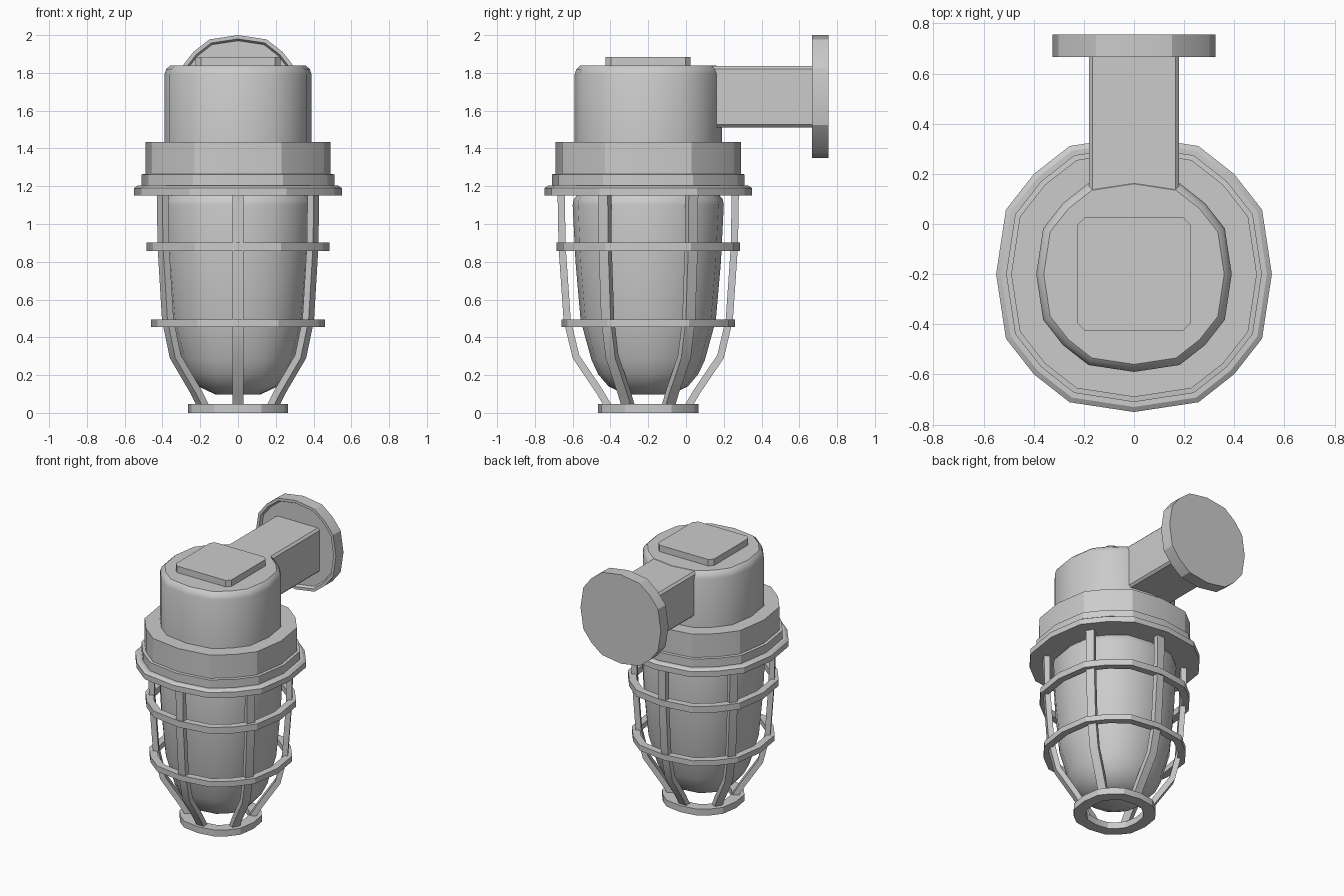
import bpy, bmesh, math
from mathutils import Vector, Matrix

if "Cube" in bpy.data.objects:
    bpy.data.objects.remove(bpy.data.objects["Cube"])

AXIS = Vector((0, -0.2, 0))
# one quadrant of the 16-sided outline used by every round part (angle, radius factor)
QUAD = [(0, 1.0), (26.7, 1.04), (45, 1.027), (63.3, 1.04)]
OUTLINE = [(math.radians(a + 90 * q), f) for q in range(4) for a, f in QUAD]


def finish(name, bm, angle):
    bmesh.ops.recalc_face_normals(bm, faces=bm.faces)
    me = bpy.data.meshes.new(name)
    bm.to_mesh(me)
    bm.free()
    ob = bpy.data.objects.new(name, me)
    bpy.context.collection.objects.link(ob)
    bpy.ops.object.select_all(action='DESELECT')
    ob.select_set(True)
    bpy.context.view_layer.objects.active = ob
    bpy.ops.object.shade_smooth_by_angle(angle=math.radians(angle))
    return ob


def lathe(name, profile, angle=25, closed=False, matrix=Matrix.Translation(AXIS)):
    """Sweep (radius, z) points round the outline; capped unless closed."""
    bm = bmesh.new()
    rings = [[bm.verts.new((r * f * math.cos(a), r * f * math.sin(a), z))
              for a, f in OUTLINE] for r, z in profile]
    pairs = list(zip(rings, rings[1:]))
    if closed:
        pairs.append((rings[-1], rings[0]))
    else:
        bm.faces.new(rings[0])
        bm.faces.new(rings[-1])
    n = len(OUTLINE)
    for lo, hi in pairs:
        for i in range(n):
            j = (i + 1) % n
            bm.faces.new((lo[i], lo[j], hi[j], hi[i]))
    bm.transform(matrix)
    return finish(name, bm, angle)


def band(name, outer, inner, z0, z1):
    return lathe(name, [(outer, z0), (outer, z1), (inner, z1), (inner, z0)], closed=True)


def box(name, lo, hi, bevel, edge_test):
    lo, hi = Vector(lo), Vector(hi)
    bm = bmesh.new()
    bmesh.ops.create_cube(bm, size=1, matrix=Matrix.Translation((lo + hi) / 2)
                          @ Matrix.Diagonal((*(hi - lo), 1)))
    edges = [e for e in bm.edges
             if edge_test((e.verts[0].co - e.verts[1].co).normalized())]
    bmesh.ops.bevel(bm, geom=edges, offset=bevel, segments=1, affect='EDGES')
    return finish(name, bm, 25)


# Lamp housing with a softened top rim
lathe("housing", [(0.39, 1.40), (0.39, 1.79), (0.38, 1.82), (0.36, 1.838)], 40)
box("top_plate", (-0.225, -0.425, 1.80), (0.225, 0.025, 1.885), 0.028,
    lambda d: abs(d.z) > 0.9)

# Stepped collar and flange
lathe("collar", [(0.51, 1.19), (0.51, 1.263), (0.49, 1.265), (0.49, 1.435)])
lathe("flange", [(0.55, 1.15), (0.55, 1.19), (0.53, 1.203)])

# Glass dome
lathe("glass", [(0.12, 0.098), (0.21, 0.14), (0.265, 0.205), (0.30, 0.28),
                (0.358, 0.49), (0.385, 0.80), (0.40, 1.10), (0.395, 1.13),
                (0.37, 1.16)], 40)

# Guard cage bands
band("upper_cage_ring", 0.485, 0.435, 0.857, 0.903)
band("lower_cage_ring", 0.46, 0.41, 0.455, 0.495)
band("bottom_cage_ring", 0.265, 0.185, 0.0, 0.047)

# Six curved guard bars
BAR = [(0.48, 1.17), (0.475, 0.88), (0.448, 0.49), (0.40, 0.29), (0.275, 0.105), (0.225, 0.02)]
for k in range(6):
    bm = bmesh.new()
    sections = []
    for i, (r, z) in enumerate(BAR):
        a, b = BAR[max(i - 1, 0)], BAR[min(i + 1, len(BAR) - 1)]
        t = Vector((b[0] - a[0], b[1] - a[1])).normalized() * 0.038
        ri, zi = r + t.y, z - t.x
        sections.append([bm.verts.new(p) for p in
                         ((r, -0.029, z), (r, 0.029, z), (ri, 0.029, zi), (ri, -0.029, zi))])
    for s, e in zip(sections, sections[1:]):
        for i in range(4):
            j = (i + 1) % 4
            bm.faces.new((s[i], s[j], e[j], e[i]))
    bm.faces.new(sections[0])
    bm.faces.new(sections[-1])
    bm.transform(Matrix.Translation(AXIS) @ Matrix.Rotation(math.radians(30 + 60 * k), 4, 'Z'))
    finish(f"cage_bar_{k + 1}", bm, 25)

# Wall arm and round wall plate with a shallow lip
box("wall_arm", (-0.18, 0.0, 1.512), (0.18, 0.71, 1.836), 0.015,
    lambda d: abs(d.y) > 0.9)
to_wall = Matrix.Translation((0, 0.755, 1.675)) @ Matrix.Rotation(math.radians(90), 4, 'X')
lathe("wall_plate", [(0.325, 0.0), (0.325, 0.088), (0.305, 0.088), (0.295, 0.068)],
      matrix=to_wall)
